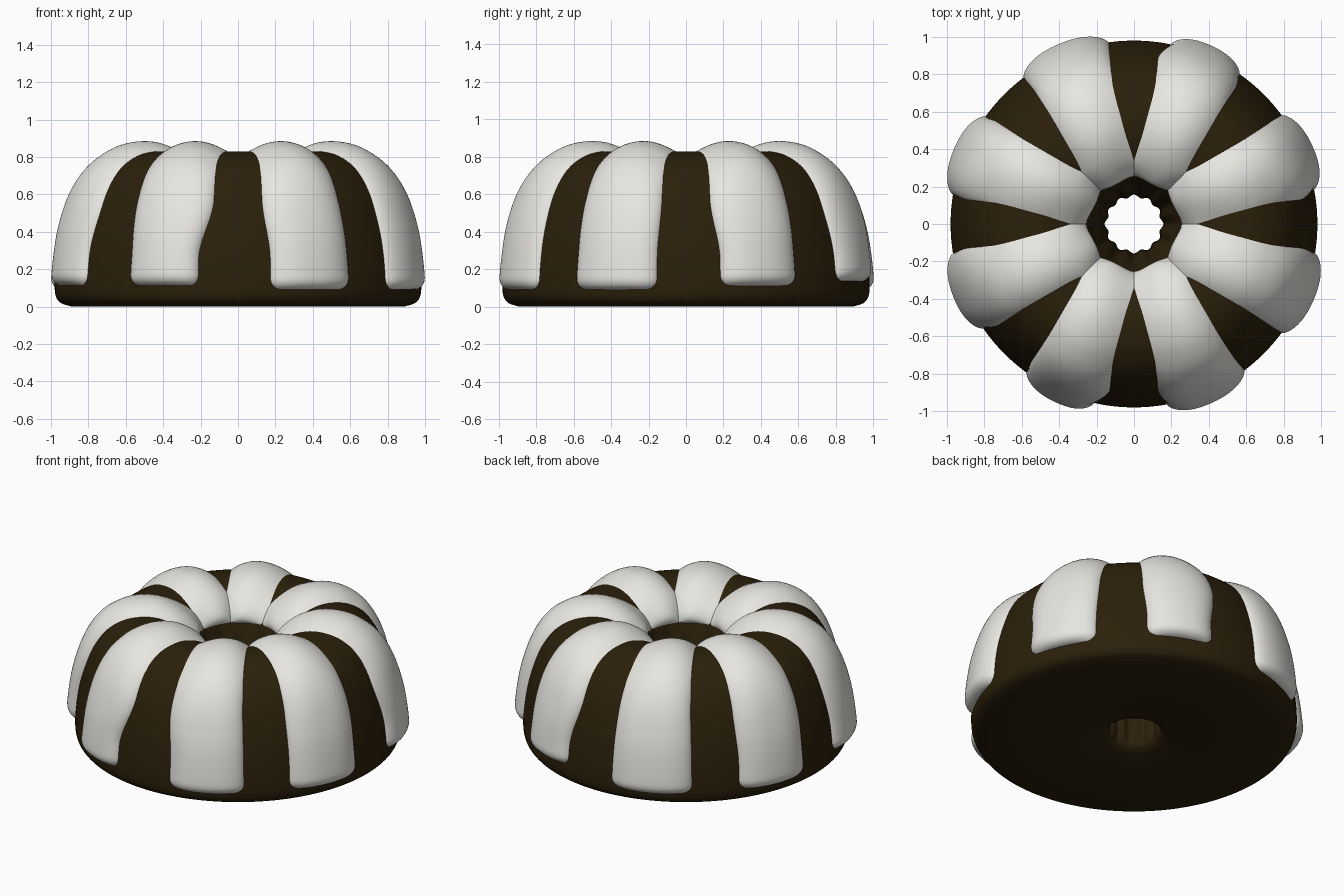
import bpy, bmesh, math
from mathutils import Vector, Matrix

cube = bpy.data.objects.get("Cube")
if cube:
    bpy.data.objects.remove(cube)


def material(name, rgb):
    m = bpy.data.materials.new(name)
    m.use_nodes = True
    m.diffuse_color = (*rgb, 1)
    m.node_tree.nodes["Principled BSDF"].inputs["Base Color"].default_value = (*rgb, 1)
    return m


chocolate = material("chocolate_brown", (0.024, 0.014, 0.003))
cream = material("icing_white", (0.80, 0.79, 0.75))


def smoothstep(a, b, x):
    x = min(max((x - a) / (b - a), 0), 1)
    return x * x * (3 - 2 * x)


def spline(points, steps):
    """Catmull-Rom curve through the points."""
    p = [Vector(q) for q in points]
    p = [2 * p[0] - p[1]] + p + [2 * p[-1] - p[-2]]
    out = []
    for a, b, c, d in zip(p, p[1:], p[2:], p[3:]):
        for i in range(steps):
            t = i / steps
            out.append(0.5 * (2 * b + (c - a) * t + (2 * a - 5 * b + 4 * c - d) * t * t
                              + (3 * b - a - 3 * c + d) * t ** 3))
    return out + [p[-2]]


def grid_object(name, rows, mat, wrap, angle):
    """Skin a grid of points; wrap closes it in both directions."""
    bm = bmesh.new()
    grid = [[bm.verts.new(co) for co in row] for row in rows]
    n, m = len(grid), len(grid[0])
    for i in range(n if wrap else n - 1):
        for j in range(m if wrap else m - 1):
            k, l = (i + 1) % n, (j + 1) % m
            bm.faces.new((grid[i][j], grid[i][l], grid[k][l], grid[k][j]))
    bmesh.ops.recalc_face_normals(bm, faces=bm.faces)
    mesh = bpy.data.meshes.new(name)
    bm.to_mesh(mesh)
    bm.free()
    mesh.materials.append(mat)
    obj = bpy.data.objects.new(name, mesh)
    bpy.context.collection.objects.link(obj)
    bpy.ops.object.select_all(action='DESELECT')
    obj.select_set(True)
    bpy.context.view_layer.objects.active = obj
    bpy.ops.object.shade_smooth_by_angle(angle=math.radians(angle))


# Half section of the ring cake (radius, height), from outer base over to the hole
profile = spline([(0.89, 0), (0.955, 0.025), (0.98, 0.09), (0.97, 0.25), (0.94, 0.42),
                  (0.88, 0.60), (0.80, 0.725), (0.70, 0.797), (0.60, 0.826), (0.50, 0.826),
                  (0.40, 0.795), (0.32, 0.745), (0.265, 0.68), (0.225, 0.58), (0.185, 0.45),
                  (0.157, 0.3), (0.15, 0.1), (0.165, 0.03), (0.21, 0)], 6)

# Cake body with a fluted hole
rows = []
for r, z in profile:
    flute = 0.05 * (1 - smoothstep(0.18, 0.26, r)) * smoothstep(0, 0.1, z)
    row = []
    for j in range(144):
        a = math.tau * j / 144
        q = r * (1 + flute * math.cos(12 * a))
        row.append((q * math.cos(a), q * math.sin(a), max(z, 0)))
    rows.append(row)
grid_object("ring_cake", rows, chocolate, True, 50)


# Icing drips draped over the cake
def half_angle(r, tip):
    """Leave a bare wedge that widens away from its tip near the hole."""
    bare = min(0.15 * smoothstep(0.2, 1.05, r) ** 0.9, max(0, (r - tip) * 0.27))
    return math.radians(22.5) - math.asin(bare / r)


def icing(index, taper_low, taper_high, bottom):
    start = next(i for i, p in enumerate(profile) if p.y >= bottom)
    stop = next(i for i, p in enumerate(profile) if p.x < 0.4 and p.y < 0.66)
    lengths = [0]
    for a, b in zip(profile[start:stop], profile[start + 1:stop + 1]):
        lengths.append(lengths[-1] + (b - a).length)
    total = lengths[-1]
    spin = Matrix.Rotation(math.radians(22.5 + 45 * index), 3, 'Z')
    side = 1 if index % 2 == 0 else -1
    steps, across = 72, 32
    rows = []
    for i in range(steps + 1):
        # Denser rows near both ends round off the tips
        s = total * (0.5 - 0.5 * math.cos(math.pi * i / steps))
        k = max(n for n in range(len(lengths) - 1) if lengths[n] <= s)
        f = (s - lengths[k]) / (lengths[k + 1] - lengths[k])
        a, b = profile[start + k], profile[start + k + 1]
        p = a.lerp(b, f)
        before, after = profile[start + k - 1], profile[start + k + 2]
        tangent = (b - before).lerp(after - a, f).normalized()
        normal = Vector((tangent.y, -tangent.x))
        tip = max(0, 1 - min(s, total - s) / 0.07)
        tip_round = math.sqrt(max(0, 1 - tip ** 2.5))
        inner = 1 - smoothstep(0.25, 0.5, p.x)
        wall = smoothstep(0.72, 0.95, p.x)
        narrow = (1 - smoothstep(0.25, 0.58, p.y)) * (p.x > 0.6)
        corner = 1 - 0.2 * tip ** 3 * (p.x > 0.6)
        row = []
        for j in range(across + 1):
            t = -math.cos(math.pi * j / across)
            cut = (taper_low if t < 0 else taper_high) * narrow
            spread = half_angle(p.x, 0.38 if side * t > 0 else 0.33)
            angle = t * (spread + 0.015 + 0.045 * inner - cut) * corner
            # Full and broad on the walls, softer and leaning on the crown
            dome = max(0, 1 - abs(t) ** (2 + 0.6 * wall)) ** (0.95 - 0.35 * wall)
            lean = 1 + (0.22 + 0.1 * inner) * (1 - wall) * side * t
            thick = 0.062 + 0.01 * wall - 0.012 * inner
            q = p + normal * (thick * lean * dome * tip_round - 0.008)
            row.append(spin @ Vector((q.x * math.cos(angle), q.x * math.sin(angle), q.y)))
        rows.append(row)
    grid_object(f"icing_drip_{index + 1}", rows, cream, False, 60)


drips = [(0.05, 0.01, 0.10), (0.03, 0.06, 0.12), (0, 0, 0.08), (0.02, 0.02, 0.08),
         (0.02, 0.04, 0.10), (0.02, 0.08, 0.11), (0.04, 0, 0.075), (0.01, 0.02, 0.08)]
for index, drip in enumerate(drips):
    icing(index, *drip)
